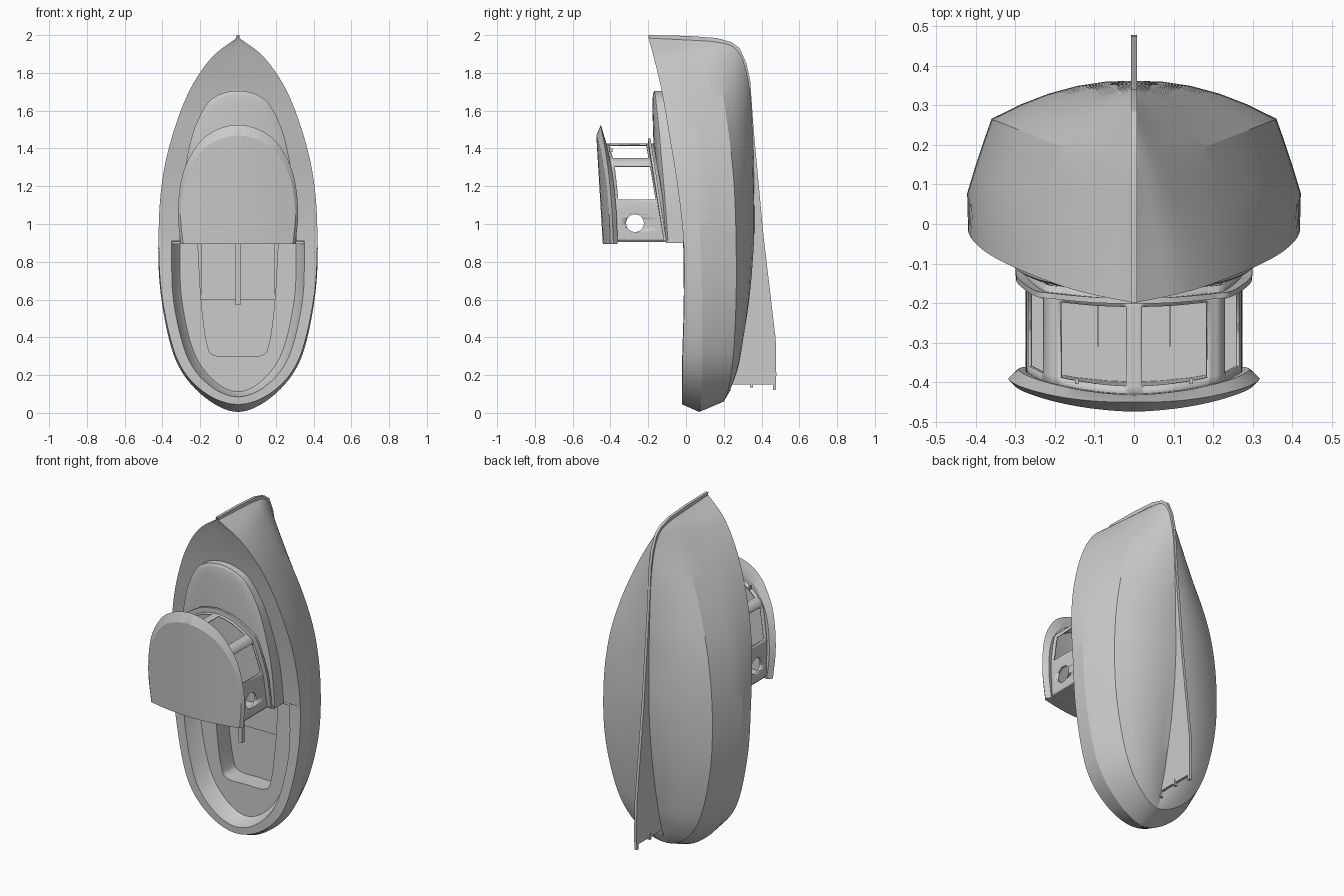
import bpy, bmesh, math
from mathutils import Vector

if "Cube" in bpy.data.objects:
    bpy.data.objects.remove(bpy.data.objects["Cube"])

N = 8  # samples per spline span


def spline(pts, n=N):
    """Smooth curve through the points; an end on the centreline stays round."""
    p = [Vector(q) for q in pts]
    last = 2 * p[-1] - p[-2]
    if p[-1].x == 0 and p[-2].x > 0:
        last = Vector((-p[-2].x, p[-2].y, p[-2].z))
    p = [2 * p[0] - p[1]] + p + [last]
    out = []
    for i in range(1, len(p) - 2):
        a, b, c, d = p[i - 1:i + 3]
        for k in range(n):
            t = k / n
            v = 0.5 * (2 * b + (c - a) * t + (2 * a - 5 * b + 4 * c - d) * t * t
                       + (3 * b - a - 3 * c + d) * t ** 3)
            v.x = max(v.x, 0)
            out.append(v)
    return out + [p[-2].copy()]


def finish(name, bm, angle=30):
    bmesh.ops.remove_doubles(bm, verts=bm.verts, dist=0.0004)
    bmesh.ops.recalc_face_normals(bm, faces=bm.faces)
    me = bpy.data.meshes.new(name)
    bm.to_mesh(me)
    bm.free()
    ob = bpy.data.objects.new(name, me)
    bpy.context.collection.objects.link(ob)
    bpy.ops.object.select_all(action='DESELECT')
    bpy.context.view_layer.objects.active = ob
    ob.select_set(True)
    bpy.ops.object.shade_smooth_by_angle(angle=math.radians(angle))
    return ob


def loft(name, rails, keep=None, close=False, angle=30):
    """Skin between rails on the right side, mirrored to the left."""
    bm = bmesh.new()
    for s in (1, -1):
        g = [[bm.verts.new((s * v[0], v[1], v[2])) for v in r] for r in rails]
        for j in range(len(g) - 1):
            for i in range(len(g[0]) - 1):
                if keep is None or keep(j, (rails[0][i] + rails[0][i + 1]) / 2):
                    bm.faces.new((g[j][i], g[j][i + 1], g[j + 1][i + 1], g[j + 1][i]))
    bmesh.ops.remove_doubles(bm, verts=bm.verts, dist=0.0004)
    bmesh.ops.dissolve_degenerate(bm, edges=bm.edges, dist=0.0001)
    if close:
        bmesh.ops.holes_fill(bm, edges=[e for e in bm.edges if e.is_boundary], sides=0)
    return finish(name, bm, angle)


def between(a, b, steps, bulge):
    """Intermediate rails between a and b, pushed out by a bulge vector."""
    bulge = Vector(bulge)
    res = []
    for k in range(1, steps):
        s = k / steps
        res.append([p.lerp(q, s) + bulge * 4 * s * (1 - s) * min(1, (p - q).length / 0.25)
                    * (max(p.x, q.x) / 0.36) ** 0.5 for p, q in zip(a, b)])
    return res


def box(name, lo, hi):
    bm = bmesh.new()
    bmesh.ops.create_cube(bm, size=1)
    for v in bm.verts:
        v.co = Vector([lo[i] + (v.co[i] + 0.5) * (hi[i] - lo[i]) for i in range(3)])
    return finish(name, bm)


def center(r, dy=0.0):
    return [Vector((0, v.y + dy, v.z)) for v in r]


# Hull rails, bow to stern
keel = spline([(0, .14, 1.975), (0, .275, 1.93), (0, .335, 1.75), (0, .355, 1.45), (0, .36, 1.2),
               (0, .36, .91), (0, .33, .6), (0, .275, .3), (0, .235, .15), (0, .2, .06)])
chine = spline([(0, .14, 1.975), (.065, .157, 1.9), (.172, .193, 1.7), (.27, .23, 1.45), (.333, .255, 1.2),
                (.36, .265, .91), (.345, .265, .6), (.27, .25, .3), (.155, .225, .13), (0, .2, .06)])
knuckle = spline([(0, -.09, 1.985), (.125, -.07, 1.88), (.24, -.03, 1.7), (.339, .025, 1.45), (.398, .055, 1.2),
                  (.422, .075, .91), (.405, .085, .6), (.33, .085, .28), (.185, .08, .09), (0, .07, .005)])
sheer = spline([(0, -.2, 1.99), (.14, -.17, 1.88), (.26, -.128, 1.7), (.353, -.085, 1.45), (.405, -.045, 1.2),
                (.42, -.013, .91), (.40, -.01, .6), (.32, -.018, .28), (.18, -.02, .11), (0, -.02, .045)])
loft("hull", [keel] + between(keel, chine, 5, (0, .028, 0)) + [chine]
     + between(chine, knuckle, 3, (.002, 0, 0)) + [knuckle, sheer], angle=16)

# Foredeck, flush with the gunwale
M = 5 * N
fs = sheer[:M + 1]
loft("foredeck", [fs] + [[Vector((v.x * k, v.y + .004 * (1 - k), v.z)) for v in fs] for k in (.66, .33, 0)])

# Aft gunwale, side deck and cockpit well
asheer = sheer[M:]
coam = spline([(.352, -.015, .91), (.342, -.012, .6), (.27, -.02, .3), (.15, -.022, .145), (0, -.022, .085)])
foot = spline([(.325, .055, .91), (.315, .055, .6), (.248, .055, .315), (.135, .055, .16), (0, .055, .1)])
fillet = [Vector((v.x * .95, .075, v.z + .012 * (v.z < .9))) for v in foot]
rim = spline([(.213, .075, .91), (.195, .075, .6), (.165, .075, .37), (.125, .075, .305), (0, .075, .3)])
floor = [Vector((v.x, .19, v.z)) for v in rim]
loft("cockpit", [asheer, coam, foot, fillet, rim, floor, center(floor)])
box("cockpit_step", (-.195, .16, .6), (.195, .19, .91))
box("cockpit_rod", (-.012, .02, .57), (.012, .045, .91))
box("cockpit_bulkhead", (-.35, -.01, .895), (.35, .2, .908))

# Stem bar, keel and skeg as one thin profile
prof = [(-.2, 2.0), (0, 1.996), (.16, 1.985), (.24, 1.963), (.285, 1.93), (.32, 1.85), (.34, 1.76),
        (.358, 1.5), (.41, .94), (.475, .39), (.478, .2), (.475, .12), (.46, .12), (.46, .15),
        (.225, .15), (.22, .3), (.25, .6), (.3, 1.0), (.3, 1.6), (.26, 1.88), (.14, 1.95), (-.19, 1.975)]
bm = bmesh.new()
f = bm.faces.new([bm.verts.new((-.008, y, z)) for y, z in prof])
ext = bmesh.ops.extrude_face_region(bm, geom=[f])["geom"]
bmesh.ops.translate(bm, vec=(.016, 0, 0), verts=[v for v in ext if isinstance(v, bmesh.types.BMVert)])
finish("keel_skeg", bm)
box("rudder_stock", (-.01, .34, .135), (.01, .354, .17))
box("stern_fitting", (-.008, .222, .115), (.008, .236, .2))

# Low cabin trunk
tb = spline([(.31, -.095, .905), (.30, -.113, 1.15), (.27, -.13, 1.35), (.225, -.145, 1.52),
             (.14, -.16, 1.66), (0, -.168, 1.705)])
base = [Vector((v.x, v.y + .13, v.z)) for v in tb]
inset = [Vector((v.x * .975, v.y - .005, v.z - .01 * (v.z > 1))) for v in tb]
crown = [[Vector((v.x * k, v.y - .04 * (1 - k * k) * (v.x / .3) ** 1.5, v.z)) for v in inset]
         for k in (.75, .5, .25, 0)]
loft("cabin_trunk", [base, tb, inset] + crown)
box("trunk_aft_wall", (-.308, -.105, .9), (.308, 0, .915))


# Wheelhouse walls with window openings
def roof_y(x, z):
    return -.475 + (1.47 - z) * .06 + .4 * x * x + .02 * abs(x)


def sill_y(z):
    return -.105 - (z - .91) * .165


path = spline([(.275, 0, .91), (.274, 0, 1.02), (.268, 0, 1.13), (.23, 0, 1.305), (.188, 0, 1.35),
               (.10, 0, 1.405), (.02, 0, 1.424), (0, 0, 1.4245)])
rows = [[Vector((v.x, y, v.z)) for v, y in ((v, fn(v)) for v in path)] for fn in (
    lambda v: sill_y(v.z) + .02, lambda v: sill_y(v.z) - .02,
    lambda v: roof_y(v.x, v.z) + .062, lambda v: roof_y(v.x, v.z) + .03)]


def solid_part(j, m):
    glass = 1.13 < m.z < 1.305 or .02 < m.x < .188
    return not (j == 1 and glass)


walls = loft("wheelhouse_walls", rows, keep=solid_part)
sol = walls.modifiers.new("thick", 'SOLIDIFY')
sol.thickness = .01
bm = bmesh.new()
bmesh.ops.create_cone(bm, cap_ends=True, segments=32, radius1=.047, radius2=.047, depth=1)
for v in bm.verts:
    v.co = Vector((v.co.z, v.co.x - .27, v.co.y + 1.005))
cutter = finish("porthole_cutter", bm)
cutter.hide_render = True
boo = walls.modifiers.new("portholes", 'BOOLEAN')
boo.operation, boo.solver, boo.object = 'DIFFERENCE', 'EXACT', cutter
bpy.context.view_layer.objects.active = walls
for m in ("thick", "portholes"):
    bpy.ops.object.modifier_apply(modifier=m)
bpy.data.objects.remove(cutter)

# Flange around the wheelhouse foot
fl = []
for k, d in ((1.0, .0), (1.09, .0), (1.09, .014), (1.0, .014)):
    fl.append([Vector((v.x * k, sill_y(v.z) - .012 + d, .91 + (v.z - .91) * (1 + (k - 1) * .6))) for v in path])
loft("wheelhouse_flange", fl + [fl[0]], close=True)

# Wheelhouse aft bulkhead with a framed door
box("wheelhouse_bulkhead", (-.272, -.385, .905), (.272, -.09, .918))
box("bulkhead_top", (-.2, -.41, .905), (.2, -.38, .918))
for s in (-1, 1):
    box("door_trim", (s * .09 - .002, -.31, .918), (s * .09 + .002, -.2, .922))
    box("wiper", (s * .145 - .004, -.405, 1.38), (s * .145 + .004, -.39, 1.40))

# Cambered roof with sloped visor lip
lip = spline([(.305, 0, .895), (.318, 0, 1.08), (.288, 0, 1.28), (.21, 0, 1.425), (.115, 0, 1.498), (0, 0, 1.525)])
top = [Vector((v.x * .955, 0, .895 + (v.z - .895) * .91)) for v in lip]
under = [Vector((v.x * .92, 0, .895 + (v.z - .895) * .9)) for v in lip]
tops = [[Vector((v.x * k, roof_y(v.x * k, v.z), v.z)) for v in top] for k in (0, .25, .5, .75, 1)]
lips = [Vector((v.x, roof_y(v.x, v.z) + .028 - .05 * v.x, v.z)) for v in lip]
unders = [[Vector((v.x * k, roof_y(v.x * k, v.z) + .042, v.z)) for v in under] for k in (1, .75, .5, .25, 0)]
loft("wheelhouse_roof", tops + [lips] + unders, close=True, angle=22)
